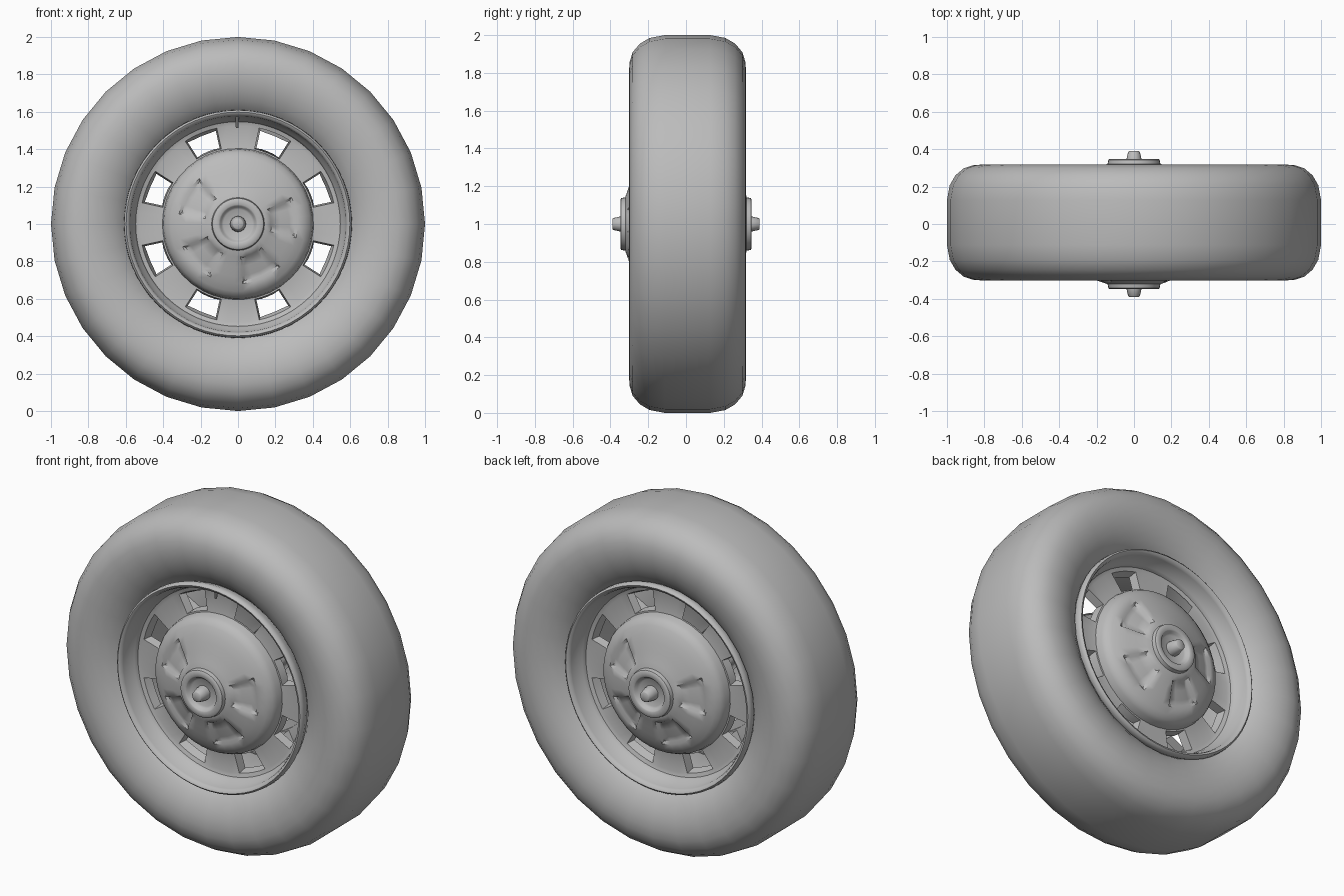
import bpy, bmesh
from math import sin, cos, radians, pi

if "Cube" in bpy.data.objects:
    bpy.data.objects.remove(bpy.data.objects["Cube"])

GREY = (0.5, 0.5, 0.5, 1)
grey = bpy.data.materials.new("plain_grey")
grey.use_nodes = True
grey.diffuse_color = GREY
grey.node_tree.nodes["Principled BSDF"].inputs["Base Color"].default_value = GREY


def even(n):
    return [360 * k / n for k in range(n)]


def lathe(profile, angles):
    """Spin (radius, y) points about the axle; angles run clockwise from the top."""
    bm = bmesh.new()
    rings = [[bm.verts.new((r * sin(radians(a)), y, r * cos(radians(a)))) for a in angles]
             for r, y in profile]
    n = len(angles)
    cells = {}
    for i in range(len(rings) - 1):
        for j in range(n):
            k = (j + 1) % n
            cells[i, j] = bm.faces.new((rings[i][j], rings[i][k], rings[i + 1][k], rings[i + 1][j]))
    return bm, cells


def finish(bm, name, sharp=35, turn=0):
    bmesh.ops.remove_doubles(bm, verts=bm.verts[:], dist=0.0001)
    mesh = bpy.data.meshes.new(name)
    bm.to_mesh(mesh)
    mesh.materials.append(grey)
    obj = bpy.data.objects.new(name, mesh)
    obj.location.z = 1
    obj.rotation_euler.z = turn
    bpy.context.collection.objects.link(obj)
    bpy.ops.object.select_all(action='DESELECT')
    obj.select_set(True)
    bpy.context.view_layer.objects.active = obj
    bpy.ops.object.shade_smooth_by_angle(angle=radians(sharp))
    return obj


# Tyre: half section mirrored across the tread
half = [(.59, -.2), (.62, -.235), (.66, -.265), (.71, -.29), (.76, -.304), (.81, -.31),
        (.86, -.306), (.91, -.29), (.955, -.252), (.985, -.2), (1, -.12)]
section = half + [(r, -y) for r, y in reversed(half)]
bm, _ = lathe([(r, y + .008) for r, y in section], even(32))
finish(bm, "tyre", 60)


def build_side(side, turn):
    # Rim: barrel wall, stepped well and rolled lip
    bm, _ = lathe([(.545, 0), (.545, -.15), (.555, -.18), (.57, -.195), (.578, -.25),
                   (.585, -.268), (.598, -.274), (.608, -.265), (.61, -.24), (.595, -.2)], even(64))
    finish(bm, side + "_rim", 50, turn)

    # Disc: eight punched windows with tapered walls
    angles = [45 * k + d for k in range(8) for d in (0, 6.5, 12.5, 17.5, 22.5, 27.5, 32.5, 38.5)]
    bm, cells = lathe([(.36, -.165), (.412, -.16), (.525, -.15), (.547, -.158)], angles)
    for k in range(8):
        hole = [cells[1, 8 * k + j] for j in range(2, 6)]
        bmesh.ops.inset_region(bm, faces=hole, thickness=.012, depth=-.05)
        bmesh.ops.delete(bm, geom=hole, context='FACES')
    finish(bm, side + "_disc", 35, turn)

    # Domed hub cover: five sunken panels between broad ribs
    angles = [72 * k + 11.5 + d for k in range(5) for d in (-36, -28, -20, -10, 0, 10, 20, 28)]
    bm, cells = lathe([(.12, -.325), (.15, -.319), (.175, -.31), (.23, -.292), (.28, -.277),
                       (.32, -.262), (.36, -.243), (.385, -.225), (.398, -.2), (.405, -.155)], angles)
    for k in range(5):
        panel = [cells[i, 8 * k + j] for i in range(2, 5) for j in range(2, 6)]
        bmesh.ops.inset_region(bm, faces=panel, thickness=.014, depth=-.014)
    finish(bm, side + "_hub_cover", 50, turn)

    # Hub flange with a sunken middle
    bm, _ = lathe([(0, -.322), (.078, -.322), (.09, -.33), (.097, -.344), (.104, -.348),
                   (.13, -.348), (.137, -.343), (.142, -.318)], even(32))
    finish(bm, side + "_hub_flange", 40, turn)

    # Tapered axle pin
    bm, _ = lathe([(0, -.39), (.026, -.39), (.031, -.386), (.041, -.345), (.043, -.318)], even(16))
    finish(bm, side + "_axle_pin", 40, turn)


build_side("front", 0)
build_side("back", pi)

# Valve stem at the top of the front rim
bm = bmesh.new()
bmesh.ops.create_cone(bm, cap_ends=True, segments=10, radius1=.007, radius2=.011, depth=.075)
valve = finish(bm, "valve_stem")
valve.location = (-.005, -.2, 1.55)
